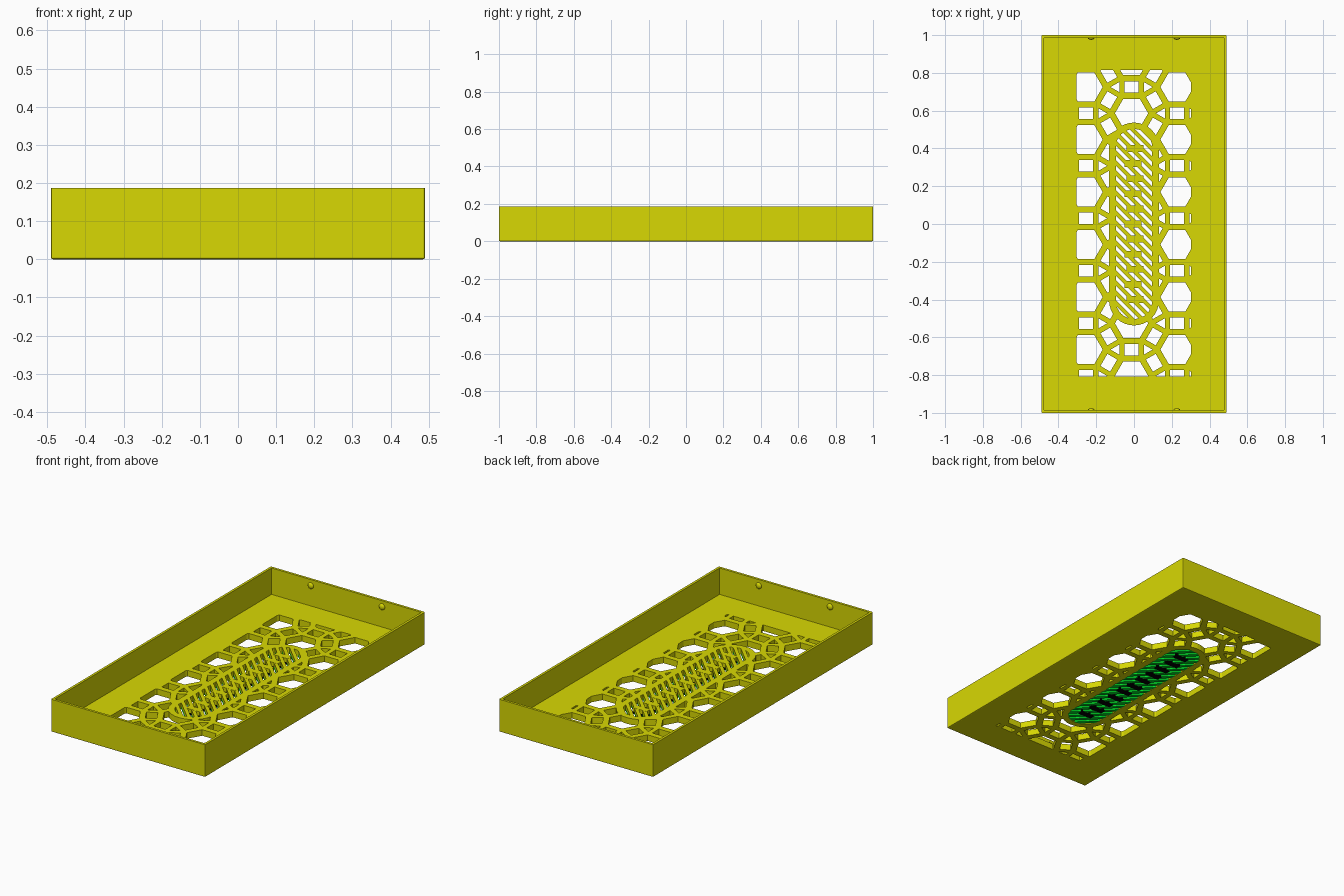
import bpy, bmesh, math
from mathutils import Matrix

if "Cube" in bpy.data.objects:
    bpy.data.objects.remove(bpy.data.objects["Cube"])

FLOOR, HEIGHT = 0.035, 0.187
HX, HY, WALL = 0.4905, 1.0, 0.014


def material(name, rgb):
    m = bpy.data.materials.new(name)
    m.diffuse_color = (*rgb, 1)
    m.use_nodes = True
    m.node_tree.nodes["Principled BSDF"].inputs["Base Color"].default_value = m.diffuse_color
    return m


YELLOW = material("yellow", (0.69, 0.69, 0.001))
GREEN = material("green", (0.0, 0.69, 0.02))
BLACK = material("black", (0.0, 0.0, 0.0))


def finish(bm, name, mat):
    bmesh.ops.recalc_face_normals(bm, faces=bm.faces)
    mesh = bpy.data.meshes.new(name)
    bm.to_mesh(mesh)
    bm.free()
    ob = bpy.data.objects.new(name, mesh)
    bpy.context.collection.objects.link(ob)
    mesh.materials.append(mat)
    return ob


def prisms(name, polys, z0, z1, mat=YELLOW):
    bm = bmesh.new()
    for p in polys:
        lo = [bm.verts.new((x, y, z0)) for x, y in p]
        hi = [bm.verts.new((x, y, z1)) for x, y in p]
        bm.faces.new(lo[::-1])
        bm.faces.new(hi)
        for i in range(len(p)):
            j = (i + 1) % len(p)
            bm.faces.new((lo[i], lo[j], hi[j], hi[i]))
    return finish(bm, name, mat)


def clip(poly, window):
    """Clip a polygon to a convex counter-clockwise window."""
    for i, a in enumerate(window):
        b = window[(i + 1) % len(window)]
        side = lambda p: (b[0]-a[0])*(p[1]-a[1]) - (b[1]-a[1])*(p[0]-a[0])
        out = []
        for k, q in enumerate(poly):
            p = poly[k - 1]
            sp, sq = side(p), side(q)
            if sp * sq < -1e-14:
                t = sp / (sp - sq)
                out.append((p[0] + t*(q[0]-p[0]), p[1] + t*(q[1]-p[1])))
            if sq >= 0:
                out.append(q)
        poly = out
        if len(poly) < 3:
            return []
    return poly


def rect(cx, cy, w, h, ang=0.0):
    c, s = math.cos(ang), math.sin(ang)
    return [(cx + c*x - s*y, cy + s*x + c*y) for x, y in
            ((-w/2, -h/2), (w/2, -h/2), (w/2, h/2), (-w/2, h/2))]


def ngon(cx, cy, r, n, start):
    return [(cx + r*math.cos(start + math.tau*i/n),
             cy + r*math.sin(start + math.tau*i/n)) for i in range(n)]


def stadium(r, half, n=16):
    pts = []
    for s, base in ((1, 0), (-1, math.pi)):
        for i in range(n + 1):
            a = base + math.pi*i/n
            pts.append((r*math.cos(a), s*(half - r) + r*math.sin(a)))
    return pts


def cut(ob, cutter):
    mod = ob.modifiers.new("cut", 'BOOLEAN')
    mod.operation, mod.solver, mod.object = 'DIFFERENCE', 'EXACT', cutter
    bpy.context.view_layer.objects.active = ob
    bpy.ops.object.modifier_apply(modifier=mod.name)
    bpy.data.objects.remove(cutter)


# Tray body with softened lower and corner edges
bm = bmesh.new()
bmesh.ops.create_cube(bm, size=1, matrix=Matrix.Translation((0, 0, HEIGHT/2))
                      @ Matrix.Diagonal((2*HX, 2*HY, HEIGHT, 1)))
edges = [e for e in bm.edges if min(v.co.z for v in e.verts) < 0.01]
bmesh.ops.bevel(bm, geom=edges, offset=0.005, segments=2, profile=0.5, affect='EDGES')
tray = finish(bm, "tray", YELLOW)
cut(tray, prisms("cavity", [rect(0, 0, 2*(HX-WALL), 2*(HY-WALL))], FLOOR, 0.4))

# Lattice of hexagon, square and triangle openings
A = 0.278
DX = A * math.sqrt(3) / 2
window = [(-0.304, -0.808), (0.303, -0.808), (0.303, 0.816), (-0.304, 0.816)]
holes = []
for col in range(-2, 3):
    for row in range(-5, 5):
        x = -0.013 + col*DX
        y = 0.03 + row*A + (A/2 if col % 2 else 0)
        # outer columns carry hexagons half a pitch off the middle column
        holes.append(ngon(x, y, 0.088, 6, 0))
        for deg in (30, 90, 150):
            a = math.radians(deg)
            holes.append(rect(x + A/2*math.cos(a), y + A/2*math.sin(a),
                              0.060, 0.074, a))
        for deg in (0, 60):
            a = math.radians(deg)
            d = A / math.sqrt(3)
            holes.append(ngon(x + d*math.cos(a), y + d*math.sin(a), 0.031, 3, a + math.pi))
holes = [h for h in (clip(p, window) for p in holes) if len(h) > 2]
cut(tray, prisms("lattice_cutter", holes, -0.1, 0.1))

# Long oval opening and its rim
outer, inner = stadium(0.132, 0.537), stadium(0.096, 0.503)
cut(tray, prisms("oval_cutter", [outer], -0.1, 0.1))
bm = bmesh.new()
loops = [[bm.verts.new((x, y, z)) for x, y in p]
         for p, z in ((outer, 0), (outer, FLOOR), (inner, FLOOR), (inner, 0))]
n = len(outer)
for k in range(4):
    p, q = loops[k], loops[(k + 1) % 4]
    for i in range(n):
        j = (i + 1) % n
        bm.faces.new((p[i], p[j], q[j], q[i]))
finish(bm, "oval_rim", YELLOW)

# Diagonal slats across the oval, yellow above and green below
SPLIT = 0.014
slats = [clip(rect(0, -0.62 + 0.053*i, 0.5, 0.020, -math.pi/4), inner)
         for i in range(25)]
slats = [s for s in slats if len(s) > 2]
prisms("slats", slats, SPLIT, FLOOR)
prisms("slat_undersides", slats, 0, SPLIT, GREEN)

# Row of plain blocks down the middle of the slats, black underneath
blocks = [rect(0.004*(-1)**i, -0.40 + 0.08*i, 0.09, 0.036) for i in range(11)]
prisms("centre_blocks", blocks, SPLIT - 0.001, FLOOR + 0.0005)
prisms("centre_block_undersides", blocks, -0.0005, SPLIT - 0.001, BLACK)

# Snap bumps inside both end walls
for sy in (-1, 1):
    for sx in (-1, 1):
        bm = bmesh.new()
        bmesh.ops.create_uvsphere(
            bm, u_segments=16, v_segments=8, radius=1,
            matrix=Matrix.Translation((sx*0.227, sy*(HY - WALL), 0.152))
            @ Matrix.Diagonal((0.018, 0.011, 0.018, 1)))
        bump = finish(bm, "snap_bump", YELLOW)
        bump.data.shade_smooth()
